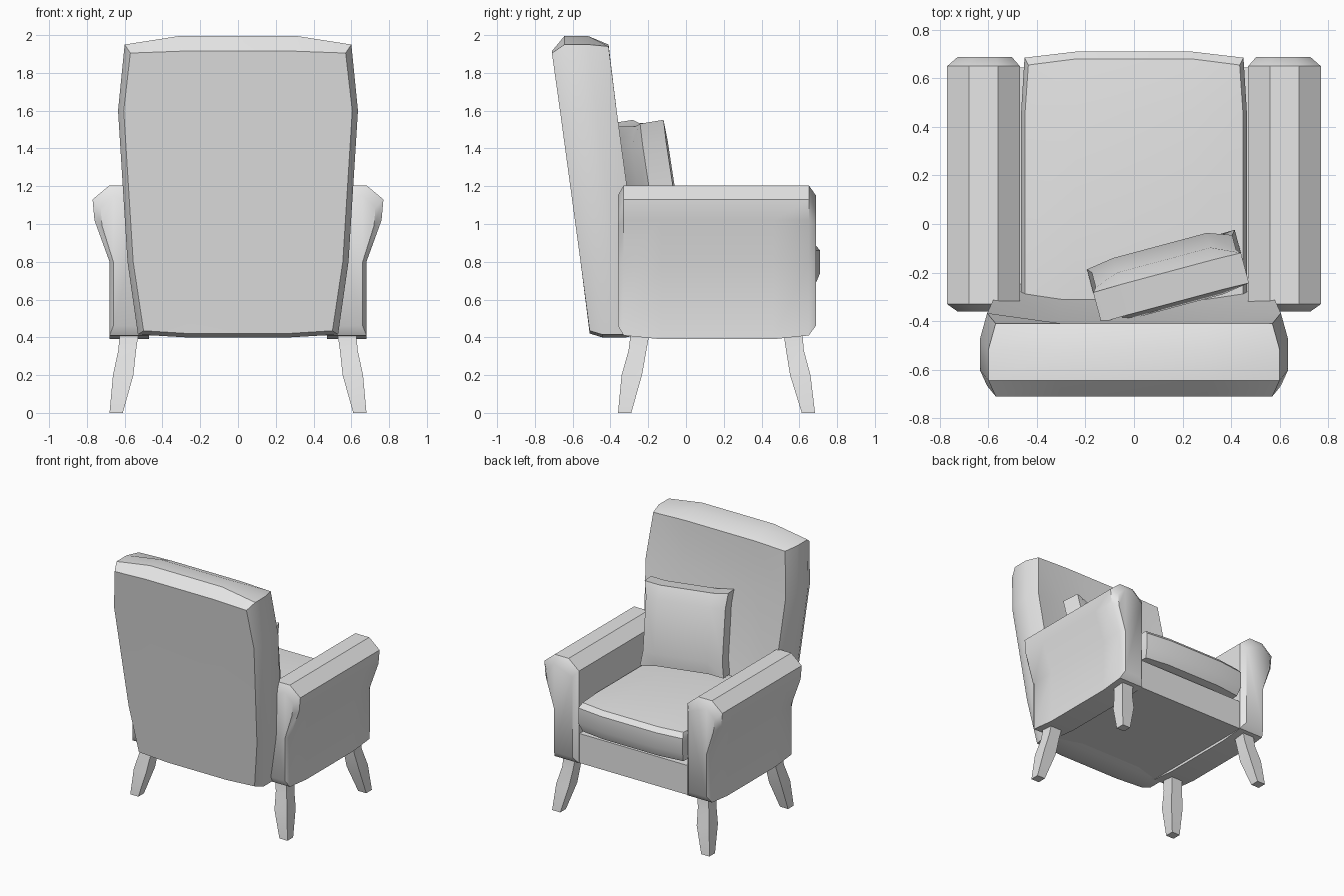
import bpy, math
from mathutils import Matrix, Vector

cube = bpy.data.objects.get("Cube")
if cube:
    bpy.data.objects.remove(cube)

grey = bpy.data.materials.new("light_grey")
grey.use_nodes = True
COLOUR = (0.8, 0.8, 0.8, 1)
grey.diffuse_color = COLOUR
grey.node_tree.nodes["Principled BSDF"].inputs["Base Color"].default_value = COLOUR


def finish(name, verts, faces, angle=32):
    """Make an object with consistent normals and smooth shading."""
    mesh = bpy.data.meshes.new(name)
    mesh.from_pydata(verts, [], faces)
    mesh.materials.append(grey)
    obj = bpy.data.objects.new(name, mesh)
    bpy.context.collection.objects.link(obj)
    bpy.ops.object.select_all(action="DESELECT")
    obj.select_set(True)
    bpy.context.view_layer.objects.active = obj
    bpy.ops.object.mode_set(mode="EDIT")
    bpy.ops.mesh.select_all(action="SELECT")
    bpy.ops.mesh.normals_make_consistent(inside=False)
    bpy.ops.object.mode_set(mode="OBJECT")
    bpy.ops.object.shade_smooth_by_angle(angle=math.radians(angle))
    return obj


def loft(name, rings, angle=32):
    """Skin closed rings of equal length and cap both ends."""
    n = len(rings[0])
    verts = [p for ring in rings for p in ring]
    faces = [list(range(n)), list(range(len(verts) - n, len(verts)))]
    for r in range(len(rings) - 1):
        for i in range(n):
            j = (i + 1) % n
            faces.append([r * n + i, r * n + j, (r + 1) * n + j, (r + 1) * n + i])
    return finish(name, verts, faces, angle)


def block(name, counts, shape, angle=32):
    """Gridded box surface; shape maps grid indices to a point."""
    index, verts, faces = {}, [], []

    def vert(key):
        if key not in index:
            index[key] = len(verts)
            verts.append(shape(*key))
        return index[key]

    for axis in range(3):
        b, c = (axis + 1) % 3, (axis + 2) % 3
        for end in (0, counts[axis]):
            for i in range(counts[b]):
                for j in range(counts[c]):
                    face = []
                    for di, dj in ((0, 0), (1, 0), (1, 1), (0, 1)):
                        key = [0, 0, 0]
                        key[axis], key[b], key[c] = end, i + di, j + dj
                        face.append(vert(tuple(key)))
                    faces.append(face)
    return finish(name, verts, faces, angle)


def rim(i):
    return i in (0, 3)


# Rolled arms: one profile carried front to back, drawn in at both ends
ARM = [(.47, .41), (.68, .41), (.68, .80), (.76, 1.02),
       (.77, 1.13), (.68, 1.205), (.56, 1.205), (.47, 1.13)]
STATIONS = [(-.36, 1), (-.33, 0), (-.13, 0), (.46, 0), (.65, 0), (.687, 1)]
for side, label in ((1, "left"), (-1, "right")):
    rings = []
    for k, (y, inset) in enumerate(STATIONS):
        ring = []
        for x, z in ARM:
            if inset:
                x, z = .6 + (x - .6) * .75, .8 + (z - .8) * .87
            elif z < .5 and k in (2, 3):
                z = .39
            ring.append((side * x, y, z))
        rings.append(ring)
    loft(label + "_arm", rings, 38)


# Seat base
block("seat_base", (1, 1, 1), lambda i, j, k:
      ((-.475, .475)[i], (-.34, .645)[j], (.41, .64)[k]))


# Seat cushion with crowned faces
def cushion(i, j, k):
    x = (-.465, -.24, .24, .465)[i]
    y = (-.33, -.13, .46, .685)[j]
    z = (.67, .74, .86, .895)[k]
    if j == 3 and not rim(i):
        y += .025
    if rim(k):
        y -= .03 if j == 3 else 0
        x *= .965 if rim(i) else 1
        if not rim(i) and not rim(j):
            z += .02 if k else -.03
    if rim(i) and j == 3:
        x *= .97
    return x, y, z


block("seat_cushion", (3, 3, 3), cushion)


# Leaning backrest, widest at shoulder height
def backrest(i, j, k):
    u = (-1, -.52, .52, 1)[i]
    v = (0, .22, .64, 1)[j]
    z = (.445, .8, 1.6, 1.915)[k]
    width = (.53, .585, .635, .6)[k] - (.03 if rim(j) else 0)
    y = -.51 - (z - .445) * .136 + v * .3
    if k == 3:
        z += (.035 if rim(i) else .08) if not rim(j) else (-.01 if rim(i) else 0)
        z += .035 if j == 3 else 0
    if k == 0:
        z -= .01 if rim(i) else .025
        z -= 0 if rim(j) else .02
    if j == 3 and k in (1, 2) and not rim(i):
        y -= .04
    return u * width, y, z


block("backrest", (3, 3, 3), backrest)


# Loose pillow, turned and tipped against the backrest
place = (Matrix.Translation((.14, -.215, 1.23))
         @ Matrix.Rotation(math.radians(15), 4, "Z")
         @ Matrix.Rotation(math.radians(9), 4, "X"))


def pillow(i, j, k):
    x = (-.315, -.2, .2, .315)[i]
    y = (-.065, .065)[j]
    z = (-.315, -.2, .2, .315)[k]
    if rim(i) and not rim(k):
        x *= .95
    if rim(k) and not rim(i):
        z *= .95
    if not rim(i) and not rim(k):
        y *= 1.55
    return place @ Vector((x, y, z))


block("pillow", (3, 1, 3), pillow)

# Splayed square legs: height, x, front y, back y, half width
LEG = [(0, .645, .648, -.325, .035), (.2, .608, .605, -.287, .054),
       (.33, .587, .577, -.257, .047), (.43, .575, .565, -.242, .05)]
CORNERS = ((-1, -1), (1, -1), (1, 1), (-1, 1))
for side, label in ((1, "left"), (-1, "right")):
    for end in ("front", "back"):
        rings = []
        for z, x, front, back, half in LEG:
            y = front if end == "front" else back
            rings.append([(side * x + a * half, y + b * half, z) for a, b in CORNERS])
        loft(f"{end}_{label}_leg", rings)
